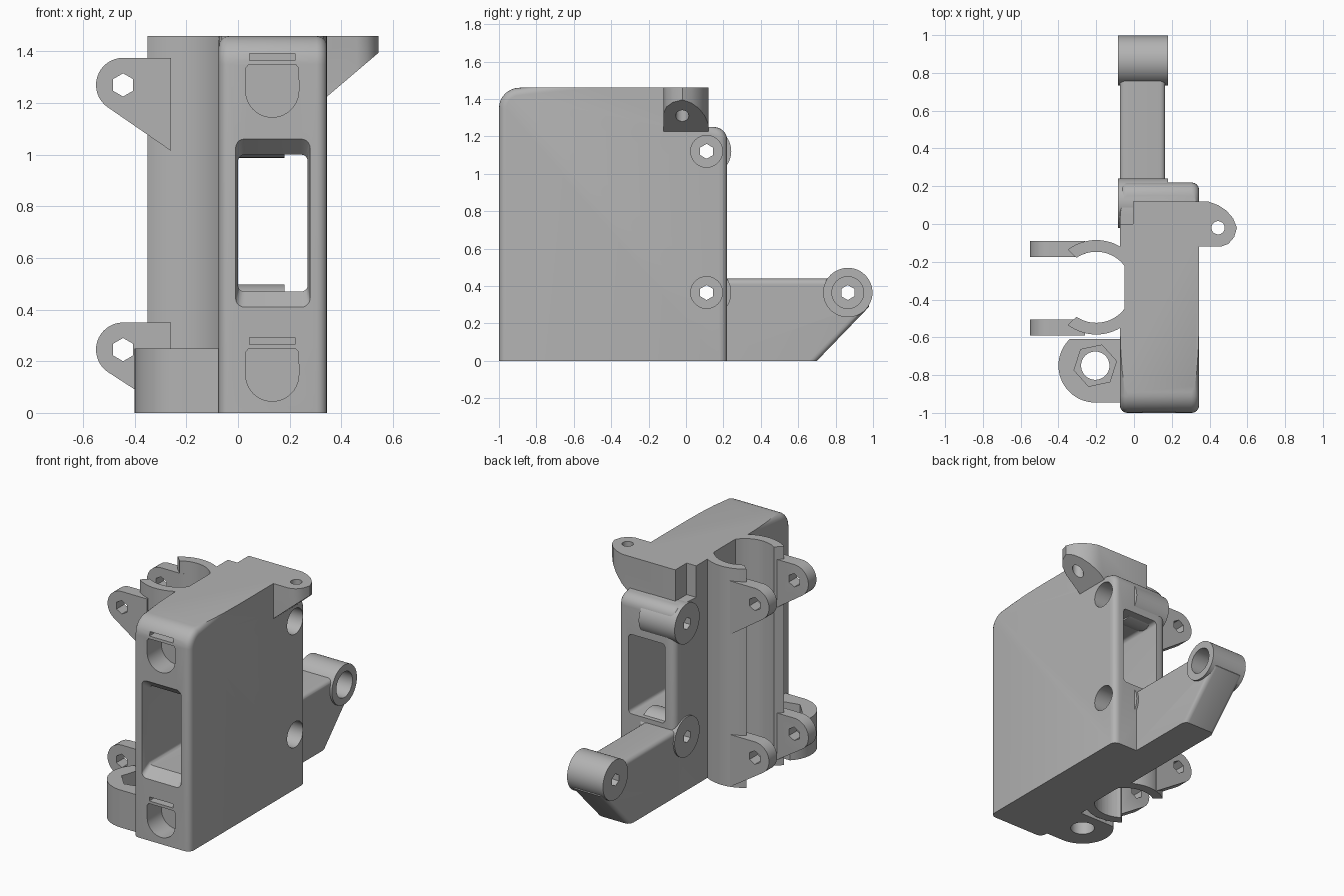
import bpy, bmesh
from math import sin, cos, radians

old = bpy.data.objects.get("Cube")
if old:
    bpy.data.objects.remove(old, do_unlink=True)

grey = bpy.data.materials.new("plain grey")
grey.use_nodes = True
grey.diffuse_color = (0.45, 0.45, 0.45, 1)
grey.node_tree.nodes["Principled BSDF"].inputs["Base Color"].default_value = (0.45, 0.45, 0.45, 1)

# ---------- helpers ----------
def arc(cx, cy, r, a0=0, a1=360, n=48):
    full = abs(a1 - a0) == 360
    steps = n if full else n + 1
    return [(cx + r * cos(radians(a0 + (a1 - a0) * i / n)),
             cy + r * sin(radians(a0 + (a1 - a0) * i / n))) for i in range(steps)]

def rect(a, b, c, d, r=0.0):
    """Rectangle a..b by c..d with optional rounded corners."""
    if not r:
        return [(a, c), (b, c), (b, d), (a, d)]
    return (arc(b - r, d - r, r, 0, 90, 5) + arc(a + r, d - r, r, 90, 180, 5)
            + arc(a + r, c + r, r, 180, 270, 5) + arc(b - r, c + r, r, 270, 360, 5))

def place(axis, p, h):
    return {"x": (h, p[0], p[1]), "y": (p[0], h, p[1]), "z": (p[0], p[1], h)}[axis]

def prism(name, pts, axis, lo, hi, end=None, bevel=None, width=0.04):
    """Extrude a profile along an axis; 'end' is an optional second profile."""
    bm = bmesh.new()
    a = [bm.verts.new(place(axis, p, lo)) for p in pts]
    b = [bm.verts.new(place(axis, p, hi)) for p in (end or pts)]
    bm.faces.new(a)
    bm.faces.new(b)
    for i in range(len(a)):
        j = (i + 1) % len(a)
        bm.faces.new((a[i], a[j], b[j], b[i]))
    bmesh.ops.recalc_face_normals(bm, faces=bm.faces)
    if bevel:
        edges = [e for e in bm.edges if bevel(e.verts[0].co, e.verts[1].co)]
        bmesh.ops.bevel(bm, geom=edges, offset=width, segments=4, profile=0.5, affect="EDGES")
        bmesh.ops.recalc_face_normals(bm, faces=bm.faces)
    me = bpy.data.meshes.new(name)
    bm.to_mesh(me)
    bm.free()
    me.materials.append(grey)
    ob = bpy.data.objects.new(name, me)
    bpy.context.scene.collection.objects.link(ob)
    return ob

def cutter(*args, **kw):
    ob = prism("cutter", *args, **kw)
    ob.hide_render = True
    cutters.append(ob)
    return ob

def carve(ob, tools):
    for t in tools:
        m = ob.modifiers.new("cut", "BOOLEAN")
        m.operation, m.solver, m.object = "DIFFERENCE", "EXACT", t
    bpy.context.view_layer.update()
    dg = bpy.context.evaluated_depsgraph_get()
    me = bpy.data.meshes.new_from_object(ob.evaluated_get(dg))
    ob.modifiers.clear()
    ob.data = me

cutters = []
X0, X1 = -0.075, 0.345

# ---------- housing ----------
side = ([(-1, 0), (0.22, 0)] + arc(0.15, 1.18, 0.07, 0, 90, 6)
        + [(0, 1.25), (0, 1.46)] + arc(-0.89, 1.35, 0.11, 90, 180, 8))

def housing_edges(p, q):
    same_side = abs(p.x - q.x) < 0.001
    front = p.y < -0.8 and q.y < -0.8
    back = p.y > 0.14 and q.y > 0.14
    return same_side and (front or back)

housing = prism("housing", side, "x", X0, X1, bevel=housing_edges)

# ---------- tube clip and its lugs ----------
CX, CY = -0.2, -0.335
tube = prism("tube_clip", arc(CX, CY, 0.25, -127, 127) + arc(CX, CY, 0.188, 124, -124),
             "z", 0, 1.46)
lugs = []
for level, low in (("upper", 1.015), ("lower", 0.0)):
    zc = 1.27 if level == "upper" else 0.245
    shape = [(-0.26, low), (-0.26, zc + 0.105)] + arc(-0.445, zc, 0.105, 90, 235, 16)
    for where, y0 in (("front", -0.59), ("back", -0.175)):
        lugs.append(prism(f"{level}_{where}_lug", shape, "y", y0, y0 + 0.085))
    cutter(arc(-0.445, zc, 0.045, 30, 390, 6), "y", -0.7, 0)
lug_holes = cutters[:]

# ---------- nut holder ----------
nut_boss = prism("nut_holder", [(-0.06, -0.945), (-0.06, -0.61)]
                 + arc(-0.205, -0.75, 0.195, 134, 270, 24), "z", 0, 0.25)
nut_cuts = [cutter(arc(-0.205, -0.75, 0.075), "z", -0.1, 0.4),
            cutter(arc(-0.205, -0.75, 0.115, 12, 372, 6), "z", 0.1, 0.4)]

# ---------- top tab ----------
outline = [(-0.005, -0.12), (0.46, -0.12), (0.5, -0.105), (0.53, -0.07), (0.545, -0.02),
           (0.525, 0.03), (0.49, 0.07), (0.445, 0.1), (0.39, 0.12), (-0.005, 0.12)]
tab = prism("top_tab", outline, "z", 1.22, 1.46)
tab_cuts = [cutter([(0.345, 1.225), (0.6, 1.442), (0.6, 1), (0.345, 1)], "y", -0.3, 0.3),
            cutter(arc(0.445, -0.02, 0.035), "z", 1, 1.6)]

# ---------- hinge bosses and arm ----------
HINGES = (("upper_boss", 0.11, 1.12), ("lower_boss", 0.11, 0.365), ("arm_barrel", 0.865, 0.365))
bosses, bores = [], []
for name, y, z in HINGES:
    bosses.append(prism(name, arc(y, z, 0.132), "x", -0.085, 0.18))
    bores += [cutter(arc(y, z, 0.085), "x", 0.0, 0.5),
              cutter(arc(y, z, 0.04, 30, 390, 6), "x", -0.2, 0.1)]
arm = prism("arm", [(0.1, 0), (0.7, 0), (0.98, 0.29), (0.9, 0.44), (0.1, 0.44)],
            "x", X0, 0.165, width=0.03,
            bevel=lambda p, q: abs(p.x - q.x) < 0.001 and max(p.y, q.y) > 0.75
            and max(p.z, q.z) > 0.1)

# ---------- openings in the housing ----------
bore_shape = [(min(x, -0.05), y) for x, y in arc(CX, CY, 0.188)]
clean = [p for i, p in enumerate(bore_shape)
         if not (p[0] == -0.05 and bore_shape[i - 1][0] == -0.05
                 and bore_shape[(i + 1) % len(bore_shape)][0] == -0.05)]
tube_bore = cutter(clean, "z", -0.2, 1.7)
window = [cutter(rect(0, 0.27, 0.47, 1.0, 0.025), "y", -1.2, 0.4),
          cutter(rect(-0.01, 0.28, 0.405, 1.065, 0.035), "y", -1.005, -0.93,
                 end=rect(0.001, 0.269, 0.472, 0.998, 0.025))]
pockets = []
for base in (0.045, 1.145):
    r = 0.103
    pocket = [(0.235, base + 0.19), (0.225, base + 0.202), (0.04, base + 0.202),
              (0.03, base + 0.19)] + arc(0.1325, base + r, r, 180, 360, 20)
    pockets += [cutter(pocket, "y", -1.1, -0.85),
                cutter(rect(0.045, 0.22, base + 0.22, base + 0.247), "y", -1.1, -0.9)]

# ---------- carve everything ----------
carve(housing, [tube_bore] + window + pockets + bores)
carve(tube, [tube_bore] + window[:1])
for lug in lugs:
    carve(lug, lug_holes + [tube_bore])
carve(nut_boss, nut_cuts)
carve(tab, tab_cuts)
for boss in bosses:
    carve(boss, bores)
carve(arm, bores)
for c in cutters:
    bpy.data.objects.remove(c, do_unlink=True)

# ---------- shading ----------
bpy.ops.object.select_all(action="DESELECT")
parts = [housing, tube, nut_boss, tab, arm] + lugs + bosses
for ob in parts:
    ob.select_set(True)
bpy.context.view_layer.objects.active = housing
bpy.ops.object.shade_smooth_by_angle(angle=radians(30))
